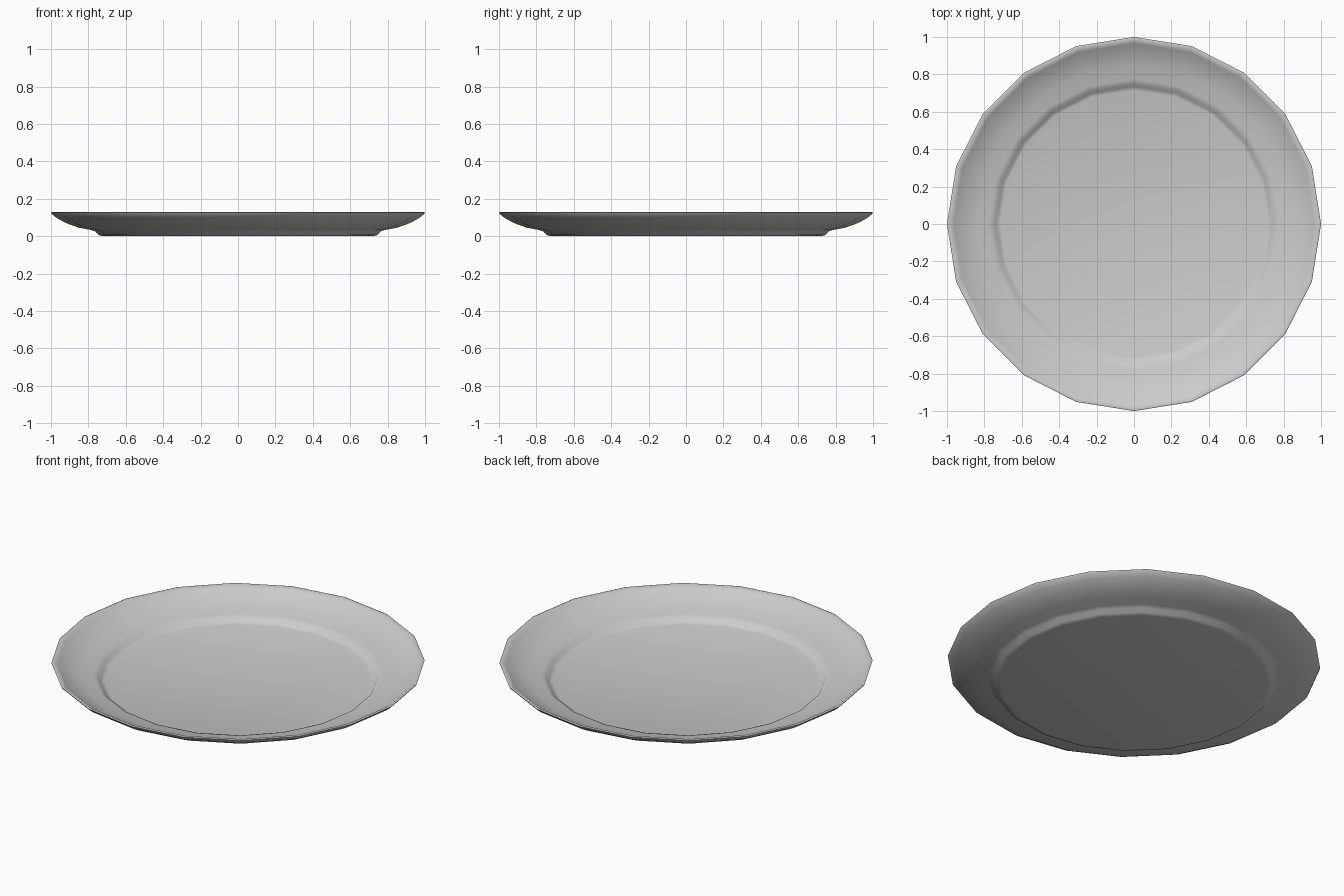
import bpy, bmesh, math

if "Cube" in bpy.data.objects:
    bpy.data.objects.remove(bpy.data.objects["Cube"])

SIDES = 20

# Plate cross-section (radius, height): underside, rim, then upper surface
profile = [
    (0.0, 0.0), (0.72, 0.0), (0.745, 0.006), (0.762, 0.025), (0.785, 0.033),
    (0.85, 0.045), (0.92, 0.070), (0.97, 0.098), (0.995, 0.118),
    (1.0, 0.126), (0.99, 0.13),
    (0.965, 0.113), (0.915, 0.085), (0.845, 0.060), (0.775, 0.047),
    (0.75, 0.040), (0.735, 0.021), (0.715, 0.015), (0.0, 0.015),
]


def lathe(name, points, sides):
    bm = bmesh.new()
    rings = []
    for r, z in points:
        if r == 0:
            rings.append([bm.verts.new((0, 0, z))] * sides)
        else:
            rings.append([bm.verts.new((r * math.cos(2 * math.pi * i / sides),
                                        r * math.sin(2 * math.pi * i / sides), z))
                          for i in range(sides)])
    for a, b in zip(rings, rings[1:]):
        for i in range(sides):
            j = (i + 1) % sides
            bm.faces.new(list(dict.fromkeys((a[i], a[j], b[j], b[i]))))
    bmesh.ops.recalc_face_normals(bm, faces=bm.faces)
    mesh = bpy.data.meshes.new(name)
    bm.to_mesh(mesh)
    bm.free()
    obj = bpy.data.objects.new(name, mesh)
    bpy.context.collection.objects.link(obj)
    return obj


plate = lathe("plate", profile, SIDES)
bpy.context.view_layer.objects.active = plate
plate.select_set(True)
bpy.ops.object.shade_smooth_by_angle(angle=math.radians(60))
